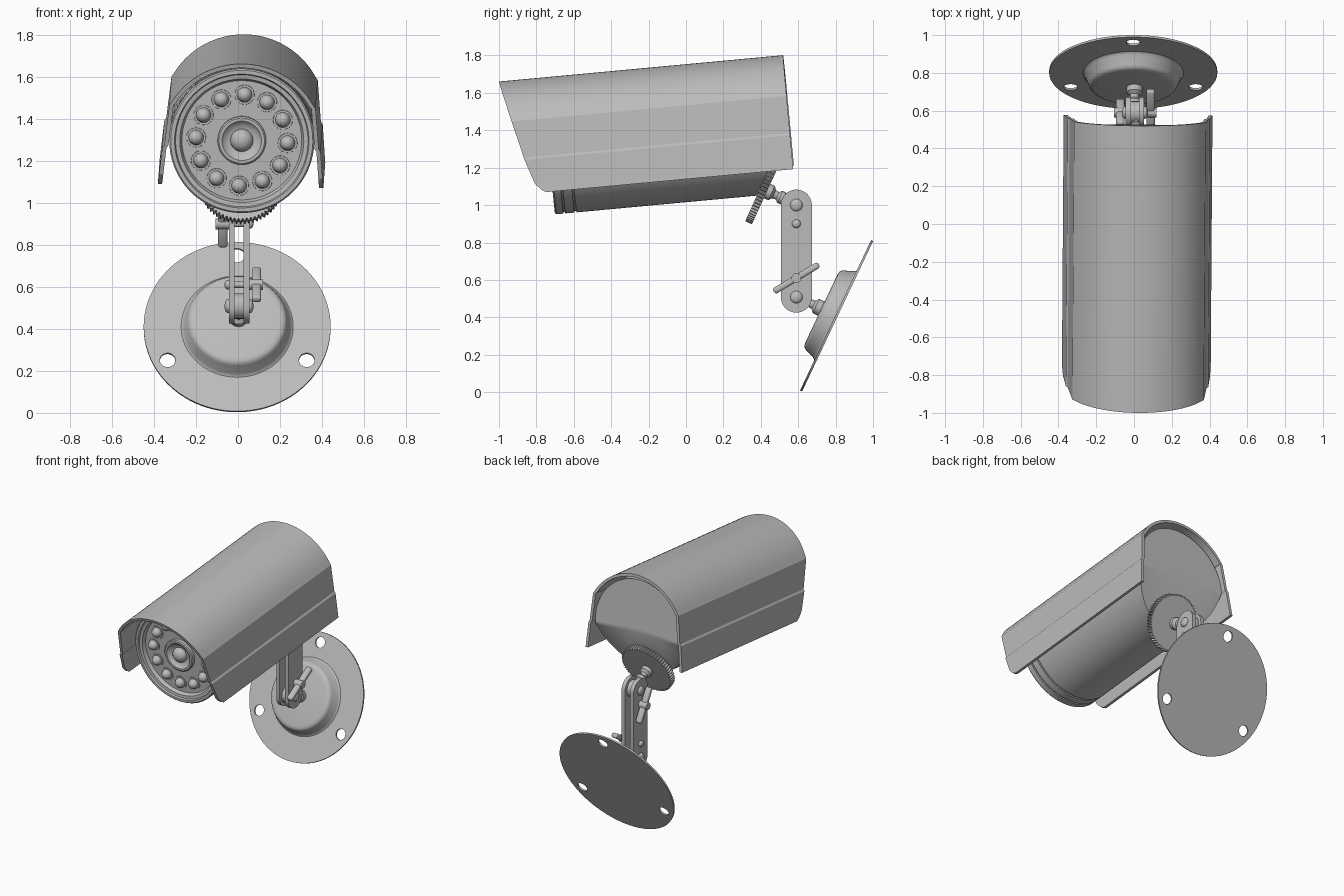
import bpy, bmesh
from math import sin, cos, pi, radians
from mathutils import Matrix, Vector

if "Cube" in bpy.data.objects:
    bpy.data.objects.remove(bpy.data.objects["Cube"])

GREY = (0.5, 0.5, 0.5, 1)
metal = bpy.data.materials.new("grey metal")
metal.use_nodes = True
metal.diffuse_color = GREY
metal.node_tree.nodes["Principled BSDF"].inputs["Base Color"].default_value = GREY


def frame(origin, z, x=(1, 0, 0)):
    """Matrix whose local z and x axes point along the given directions."""
    z, x = Vector(z).normalized(), Vector(x).normalized()
    m = Matrix((x, z.cross(x), z)).transposed().to_4x4()
    return Matrix.Translation(origin) @ m


def finish(name, bm, matrix, angle=32):
    bmesh.ops.remove_doubles(bm, verts=bm.verts, dist=1e-5)
    bmesh.ops.recalc_face_normals(bm, faces=bm.faces)
    mesh = bpy.data.meshes.new(name)
    bm.to_mesh(mesh)
    bm.free()
    mesh.materials.append(metal)
    mesh.shade_smooth()
    mesh.set_sharp_from_angle(angle=radians(angle))
    obj = bpy.data.objects.new(name, mesh)
    bpy.context.collection.objects.link(obj)
    obj.matrix_world = matrix
    return obj


def lathe(profile, steps=64):
    """Spin (radius, height) points about local z."""
    bm = bmesh.new()
    vs = [bm.verts.new((r, 0, h)) for r, h in profile]
    es = [bm.edges.new(p) for p in zip(vs, vs[1:])]
    bmesh.ops.spin(bm, geom=vs + es, cent=(0, 0, 0), axis=(0, 0, 1),
                   angle=2 * pi, steps=steps, use_duplicate=False)
    bmesh.ops.remove_doubles(bm, verts=bm.verts, dist=1e-5)
    return bm


def rod(name, matrix, r, h0, h1, steps=24):
    finish(name, lathe([(0, h0), (r, h0), (r, h1), (0, h1)], steps), matrix)


def dome(r, height, base=0.0, n=6):
    return [(r * cos(a), base + height * sin(a)) for a in (i * pi / 2 / n for i in range(n + 1))]


def circle(r, n=48, cx=0.0, cy=0.0):
    return [(cx + r * cos(2 * pi * i / n), cy + r * sin(2 * pi * i / n)) for i in range(n)]


def plate(name, outlines, depth, matrix):
    """Flat sheet; outlines after the first are holes."""
    curve = bpy.data.curves.new(name, "CURVE")
    curve.dimensions, curve.fill_mode, curve.extrude = "2D", "BOTH", depth / 2
    for pts in outlines:
        s = curve.splines.new("POLY")
        s.points.add(len(pts) - 1)
        for p, (x, y) in zip(s.points, pts):
            p.co = (x, y, 0, 1)
        s.use_cyclic_u = True
    tmp = bpy.data.objects.new(name + "_outline", curve)
    bpy.context.collection.objects.link(tmp)
    mesh = bpy.data.meshes.new_from_object(tmp.evaluated_get(bpy.context.evaluated_depsgraph_get()))
    bm = bmesh.new()
    bm.from_mesh(mesh)
    bpy.data.objects.remove(tmp)
    bpy.data.curves.remove(curve)
    bpy.data.meshes.remove(mesh)
    finish(name, bm, matrix)


# Camera frame: local y runs back along the barrel
cam = (Matrix.Translation((0.018, -0.732, 1.294)) @ Matrix.Rotation(radians(-0.4), 4, "Z")
       @ Matrix.Rotation(radians(5.3), 4, "X") @ Matrix.Rotation(radians(1.5), 4, "Y"))
axis = cam @ Matrix.Rotation(-pi / 2, 4, "X")
front = cam @ Matrix.Rotation(pi / 2, 4, "X")

# Barrel with front lip, grooves and a slanted cut at the lower back
R = 0.345
profile = [(0, 0.04), (0.285, 0.04), (0.295, 0.015), (0.315, 0.012), (0.32, 0), (0.338, 0), (R, 0.008)]
for g in (0.05, 0.11):
    profile += [(R, g - 0.006), (R - 0.008, g - 0.004), (R - 0.008, g + 0.004), (R, g + 0.006)]
bm = lathe(profile + [(R, 1.26), (0, 1.26)], 96)
cut = bmesh.ops.bisect_plane(bm, geom=bm.verts[:] + bm.edges[:] + bm.faces[:], clear_outer=True,
                             plane_co=(0, R, 1.082), plane_no=(0, 0.5, 0.87))
bmesh.ops.holes_fill(bm, edges=[e for e in bm.edges if e.is_boundary], sides=0)
finish("barrel", bm, axis)

# Lens with stepped surround
finish("lens_surround", lathe([(0.115, -0.045), (0.115, -0.018), (0.108, -0.012), (0.094, -0.012),
                               (0.088, -0.02), (0.062, -0.036), (0, -0.036)]), front)
finish("lens", lathe(dome(0.054, 0.045, -0.036), 32), front)

# Ring of twelve lights in shallow collars
for i in range(12):
    a = radians(88 + 30 * i)
    m = front @ Matrix.Translation((0.218 * cos(a), 0.218 * sin(a), -0.04))
    finish(f"light_{i + 1}", lathe([(0.047, 0), (0.046, 0.004), (0.036, 0.004)] + dome(0.034, 0.034, 0.008), 24), m)

# Sun shield: arched section with two side creases, raked front edge
RAKE = [(-0.214, -0.03), (-0.195, -0.06), (-0.16, -0.09), (-0.03, -0.133), (0.39, -0.233)]


def rake(z):
    for (z0, y0), (z1, y1) in zip(RAKE, RAKE[1:]):
        if z <= z1:
            return y0 + (y1 - y0) * (z - z0) / (z1 - z0)
    return RAKE[-1][1]


def section(t):
    side = [(0.394, -0.212), (0.392, -0.195), (0.389, -0.16), (0.377, -0.03), (0.368, -0.018), (0.348, 0.18)]
    arch = [((0.39 - t) * cos(radians(a)), (0.39 - t) * sin(radians(a))) for a in range(30, 151, 4)]
    return [(x - t, z) for x, z in side] + arch + [(t - x, z) for x, z in reversed(side)]


bm = bmesh.new()
rings = []
for t in (0, 0.02):
    pts = section(t)
    rings.append([bm.verts.new((x, rake(z), z)) for x, z in pts])
    rings.append([bm.verts.new((x, 1.293, z)) for x, z in pts])
of, ob, nf, nb = rings
for a, b in ((of, ob), (ob, nb), (nb, nf), (nf, of)):
    for i in range(len(a) - 1):
        bm.faces.new((a[i], a[i + 1], b[i + 1], b[i]))
for i in (0, -1):
    bm.faces.new((of[i], ob[i], nb[i], nf[i]))
finish("sun_shield", bm, cam, 20)
for side in (-1, 1):
    for y in (0.2, 1.0):
        rod("shield_peg", cam @ frame((0, y, 0.06), (side, 0, 0), (0, 1, 0)), 0.025, 0.32, 0.355)

# Knurled locking wheel and its stem
TILT = (0, 0.909, -0.416)
wheel = frame((0.015, 0.416, 1.084), TILT)
teeth = [((0.196 if i % 4 < 2 else 0.184) * cos(2 * pi * i / 240),
          (0.196 if i % 4 < 2 else 0.184) * sin(2 * pi * i / 240)) for i in range(240)]
plate("locking_wheel", [teeth], 0.04, wheel)
NECK = [(0, 0), (0.042, 0), (0.042, 0.03), (0.024, 0.045), (0.022, 0.065), (0.036, 0.08),
        (0.034, 0.1), (0.02, 0.115), (0.02, 0.16), (0, 0.16)]
finish("wheel_stem", lathe(NECK, 24), frame((0.01, 0.43, 1.077), TILT))

# Twin link plates with eyes, bolts and wing nuts
LY, LOW, HIGH = 0.59, 0.508, 1.0
W = 0.083
stadium = [(W * cos(pi * i / 16), HIGH + W * sin(pi * i / 16)) for i in range(17)]
stadium += [(-W * cos(pi * i / 16), LOW - W * sin(pi * i / 16)) for i in range(17)]
SIDE = ((1, 0, 0), (0, 1, 0))
for name, x in (("right", -0.03), ("left", 0.04)):
    plate(name + "_link_plate", [stadium], 0.028, frame((x, LY, 0), *SIDE))
for name, z in (("lower", LOW), ("upper", HIGH)):
    rod(name + "_eye", frame((0.005, LY, z), *SIDE), 0.06, -0.021, 0.021)
for z, r in ((LOW, 0.033), (0.61, 0.023), (0.9, 0.023), (HIGH, 0.033)):
    rod("bolt", frame((0.005, LY, z), *SIDE), r * 0.7, -0.05, 0.05)
    for s in (-1, 1):
        finish("bolt_head", lathe([(r, 0)] + dome(r, 0.016, 0.004), 24),
               frame((0.005 + s * 0.049, LY, z), (s, 0, 0), (0, 1, 0)))


def wing_nut(name, x, z, angle, length):
    m = frame((x, LY, z), *SIDE) @ Matrix.Rotation(radians(angle), 4, "Z")
    rod(name + "_hub", m, 0.026, -0.035, 0.03)
    for s in (-1, 1):
        bm = bmesh.new()
        bmesh.ops.create_cube(bm, size=1)
        bmesh.ops.scale(bm, vec=(length / 2, 0.034, 0.045), verts=bm.verts)
        bmesh.ops.bevel(bm, geom=bm.edges[:], offset=0.012, segments=3, affect="EDGES", profile=0.5)
        finish(name + "_wing", bm, m @ Matrix.Translation((s * length / 4, 0, 0)))


wing_nut("lower_nut", 0.088, 0.61, 31, 0.28)
wing_nut("upper_nut", -0.072, 0.9, 120, 0.25)

# Wall base: drilled disc, raised boss and neck
NORMAL = (0, -0.904, 0.427)
base = frame((-0.004, 0.805, 0.408), NORMAL, (-1, 0, 0))
holes = [circle(0.037, 24, 0.375 * cos(radians(a)), 0.375 * sin(radians(a))) for a in (90, 208, 332)]
if (base.to_3x3() @ Vector((0, 1, 0))).z < 0:
    holes = [[(x, -y) for x, y in h] for h in holes]
plate("wall_disc", [circle(0.445, 96)] + holes, 0.012, base)
finish("base_boss", lathe([(0.27, 0.004), (0.262, 0.009), (0.254, 0.02), (0.236, 0.068), (0.229, 0.08),
                           (0.218, 0.087), (0.2, 0.09), (0, 0.09)]), base)
finish("base_neck", lathe(NECK, 24), frame((0.003, 0.7225, 0.4475), NORMAL, (-1, 0, 0)))
